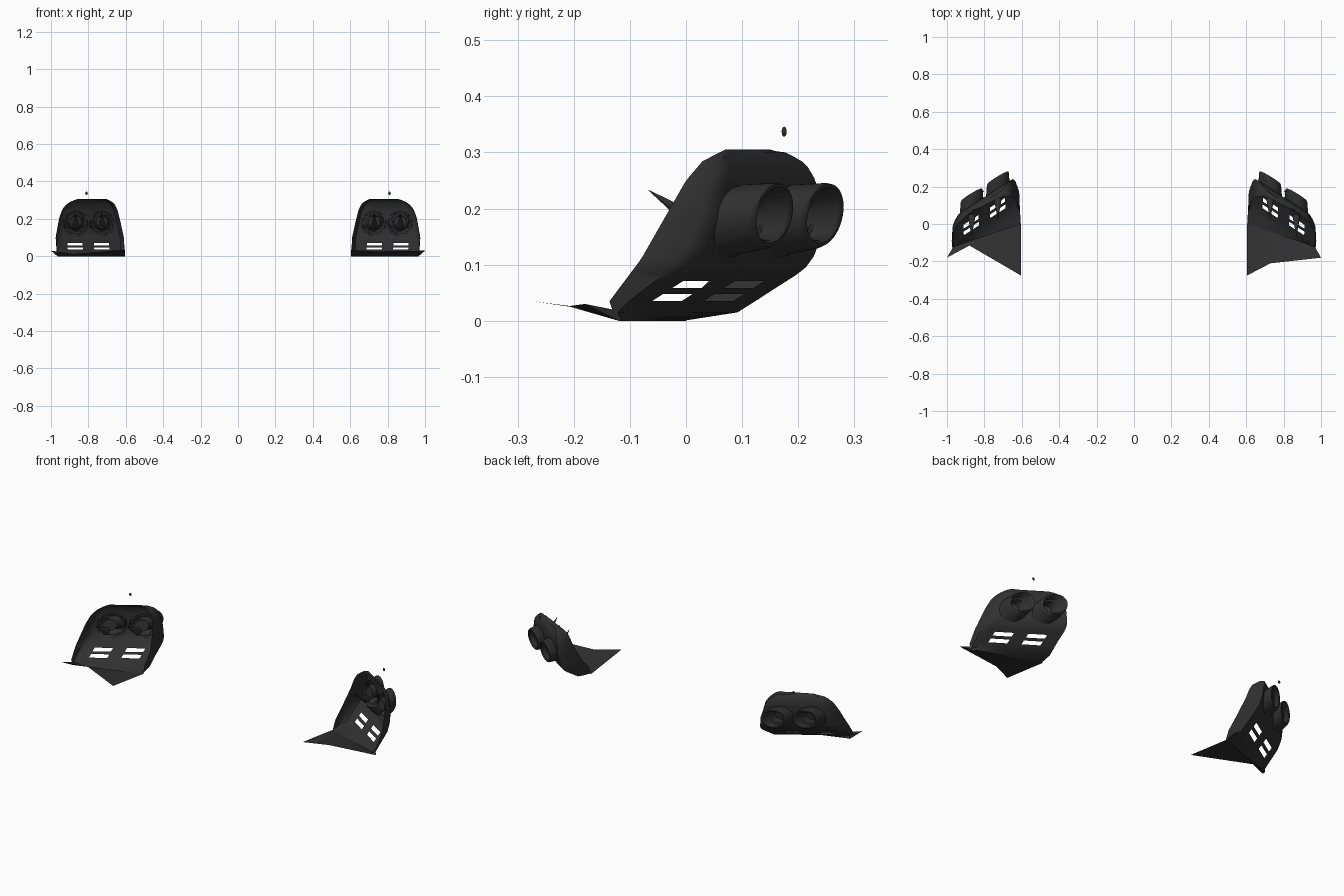
import bpy, bmesh, math
from mathutils import Vector

if "Cube" in bpy.data.objects:
    bpy.data.objects.remove(bpy.data.objects["Cube"])

mat = bpy.data.materials.new("dark_trim")
mat.diffuse_color = (0.03, 0.03, 0.03, 1)
mat.use_nodes = True
mat.node_tree.nodes["Principled BSDF"].inputs["Base Color"].default_value = mat.diffuse_color


def interp(pts, z):
    """Piecewise linear profile lookup."""
    if z <= pts[0][0]:
        return pts[0][1]
    for (a, va), (b, vb) in zip(pts, pts[1:]):
        if z <= b:
            return va + (vb - va) * (z - a) / (b - a)
    return pts[-1][1]


# Profiles against height: inner/outer outline, face depth, front flange depth
X_IN = [(0, .605), (.1, .61), (.2, .632), (.25, .645), (.28, .66), (.295, .68), (.305, .70)]
X_OUT = [(0, .965), (.03, .97), (.1, .975), (.2, .957), (.25, .94), (.28, .915), (.295, .89), (.305, .86)]
FACE = [(0, -.04), (.03, .01), (.04, .025), (.065, .065), (.09, .105), (.12, .13), (.18, .148),
        (.25, .15), (.28, .142), (.30, .125)]
F_OUT = [(0, -.12), (.03, -.14), (.11, -.08), (.18, -.04), (.25, 0), (.285, .03), (.305, .07)]
F_IN = [(0, 0), (.05, .02), (.1, .07), (.2, .125), (.305, .15)]
PIPES = [(.728, .245), (.868, .155)]      # centre x, mouth y
PIPE_Z = .175


def face_y(x, z):
    return interp(FACE, z) - .65 * (x - .79)


def front_y(x, z):
    a, b = interp(X_IN, z), interp(X_OUT, z)
    t = (x - a) / (b - a)
    return interp(F_IN, z) * (1 - t) + interp(F_OUT, z) * t


def finish(bm, name, side, angle=40):
    for v in bm.verts:
        v.co.x *= side
    bmesh.ops.remove_doubles(bm, verts=bm.verts, dist=1e-5)
    bmesh.ops.recalc_face_normals(bm, faces=bm.faces)
    me = bpy.data.meshes.new(name)
    bm.to_mesh(me)
    bm.free()
    ob = bpy.data.objects.new(name, me)
    bpy.context.collection.objects.link(ob)
    me.materials.append(mat)
    bpy.ops.object.select_all(action='DESELECT')
    ob.select_set(True)
    bpy.context.view_layer.objects.active = ob
    bpy.ops.object.shade_smooth_by_angle(angle=math.radians(angle))
    return ob


def panel(side, tag):
    """Bent shell with side flanges, slots and pipe openings."""
    bm = bmesh.new()
    xs = [.63, .66] + [.69 + .01 * i for i in range(23)] + [.93, .95]
    zs = [0, .015, .035, .048, .058, .071, .082, .095] + [.105 + .01 * i for i in range(18)] + [.284, .293, .30, .305]
    rows = []
    for z in zs:
        a, b = interp(X_IN, z), interp(X_OUT, z)
        top = z > .302
        row = [(a, front_y(a, z))]
        inner = []
        for x in xs:
            u = (x - .63) / .32
            px = a + .02 + u * (b - a - .04)
            fy = front_y(px, z)
            y = fy if (top or z == 0) else face_y(px, z)
            inner.append((px, y))
        for (ex, (ix, iy)) in ((a, inner[0]), (b, inner[-1])):
            fy = front_y(ex, z)
            p = (ex + (ix - ex) * .2, fy + (iy - fy) * .7)
            if ex == a:
                row.append(p)
            else:
                inner.append(p)
        row += inner + [(b, front_y(b, z))]
        rows.append([bm.verts.new((x, y, z)) for x, y in row])
    for r0, r1 in zip(rows, rows[1:]):
        for i in range(len(r0) - 1):
            q = [r0[i], r0[i + 1], r1[i + 1], r1[i]]
            c = sum((v.co for v in q), Vector()) / 4
            k = i - 2
            slot_x = 0 <= k < len(xs) - 1 and any(
                lo < (xs[k] + xs[k + 1]) / 2 < hi for lo, hi in ((.69, .77), (.83, .91)))
            slot_z = .035 < c.z < .048 or .058 < c.z < .071
            hole = 0 <= k < len(xs) - 1 and any(
                math.hypot(c.x - px, c.z - PIPE_Z) < .054 for px, _ in PIPES)
            if not (slot_x and slot_z) and not hole:
                bm.faces.new(q)
    finish(bm, "vent_panel_" + tag, side)


def pipe(side, tag, cx, my):
    """Slash-cut outlet: flared sleeve, rolled lip, recessed bore and rear spike."""
    bm = bmesh.new()
    n = 40
    # radius, centre z, y shift from mouth (None = lies on panel)
    rings = [(.067, .172, None), (.063, .180, -.06), (.0585, .187, -.006), (.056, .188, .001),
             (.050, .188, .002), (.045, .188, -.004), (.042, .187, -.035), (.034, .186, -.04), (.032, .184, -.085)]
    loops = []
    for r, cz, dy in rings:
        lp = []
        for i in range(n):
            t = 2 * math.pi * i / n
            dx, dz = r * math.cos(t), r * math.sin(t)
            x, z = cx + dx, cz + dz
            y = face_y(x, z) - .008 if dy is None else my + dy - .6 * dx + .17 * dz
            lp.append(bm.verts.new((x, y, z)))
        loops.append(lp)
    for a, b in zip(loops, loops[1:]):
        for i in range(n):
            j = (i + 1) % n
            bm.faces.new([a[i], a[j], b[j], b[i]])
    bm.faces.new(loops[-1])
    finish(bm, "outlet_pipe_" + tag, side)
    # spike behind the pipe
    bm = bmesh.new()
    tip = Vector((cx, my - .222, .233))
    base = Vector((cx, my - .115, .16))
    d = tip - base
    bmesh.ops.create_cone(bm, cap_ends=True, segments=16, radius1=.02, radius2=.0004, depth=d.length)
    q = d.to_track_quat('Z', 'Y')
    for v in bm.verts:
        v.co = q @ v.co + (tip + base) / 2
    finish(bm, "rear_spike_" + tag, side)


def lip(side, tag, mid):
    """Thin pointed plate running forward from the panel foot."""
    bm = bmesh.new()
    pts = [(.605, 0, 0), (.605, -.275, .035), mid, (1.0, -.18, .03), (.97, -.13, .02), (.965, -.12, 0)]
    v = [bm.verts.new(p) for p in pts]
    for f in ((0, 1, 2), (0, 2, 5), (2, 3, 5), (3, 4, 5)):
        bm.faces.new([v[i] for i in f])
    finish(bm, "lower_lip_" + tag, side, 20)


def button(side, tag):
    """Small loose bead above the panel."""
    bm = bmesh.new()
    bmesh.ops.create_uvsphere(bm, u_segments=16, v_segments=10, radius=1)
    for v in bm.verts:
        v.co = Vector((.81 + .007 * v.co.x, .175 + .0045 * v.co.y, .337 + .009 * v.co.z))
    finish(bm, "bead_" + tag, side)


for side, tag, mid in ((1, "right", (.73, -.21, .026)), (-1, "left", (.88, -.115, .012))):
    panel(side, tag)
    for k, (cx, my) in enumerate(PIPES):
        pipe(side, tag + ("_inner", "_outer")[k], cx, my)
    lip(side, tag, mid)
    button(side, tag)
